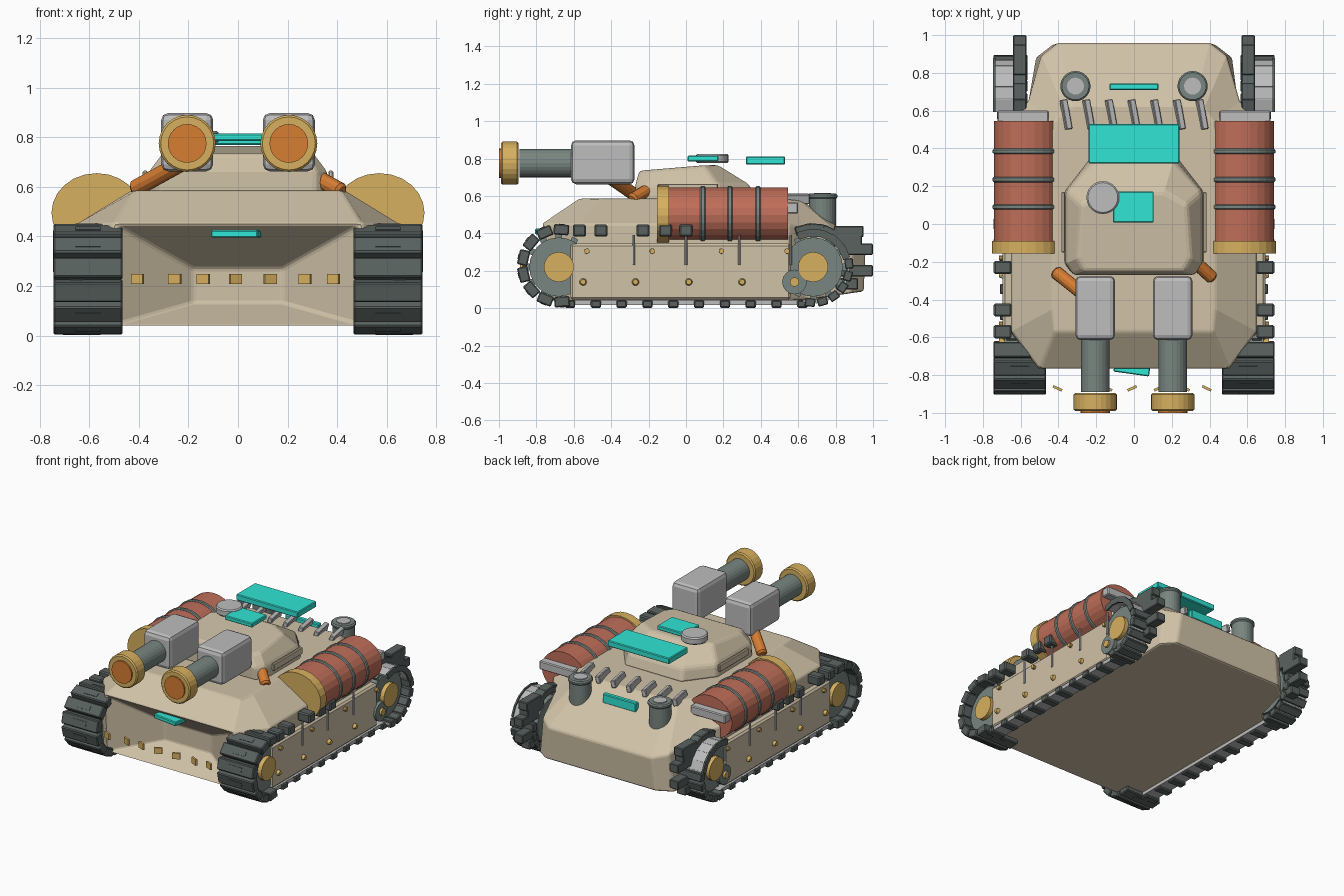
import bpy, bmesh, math
from mathutils import Matrix, Vector

if "Cube" in bpy.data.objects:
    bpy.data.objects.remove(bpy.data.objects["Cube"])

def mat(name, r, g, b):
    m = bpy.data.materials.new(name)
    m.diffuse_color = (r, g, b, 1)
    m.use_nodes = True
    m.node_tree.nodes["Principled BSDF"].inputs["Base Color"].default_value = m.diffuse_color
    return m

SAND = mat("sand_armour", .63, .54, .39)
DARK = mat("dark_track", .10, .122, .117)
STEEL = mat("green_steel", .19, .235, .215)
GREY = mat("light_grey", .51, .51, .515)
GOLD = mat("brass", .68, .435, .115)
ORANGE = mat("orange", .68, .205, .032)
RED = mat("rust_red", .52, .155, .10)
TEAL = mat("teal_glass", .03, .78, .66)

def finish(bm, name, m):
    bmesh.ops.recalc_face_normals(bm, faces=bm.faces)
    me = bpy.data.meshes.new(name)
    bm.to_mesh(me)
    bm.free()
    ob = bpy.data.objects.new(name, me)
    bpy.context.collection.objects.link(ob)
    me.materials.append(m)
    return ob

def box(name, m, c, size, rot=(0, 0, 0), bevel=0, seg=1):
    bm = bmesh.new()
    bmesh.ops.create_cube(bm, size=1)
    bmesh.ops.scale(bm, vec=size, verts=bm.verts)
    if bevel:
        bmesh.ops.bevel(bm, geom=bm.edges[:], offset=bevel, segments=seg,
                        affect='EDGES', profile=.5)
    M = Matrix.Translation(c)
    for ax, a in zip("ZYX", reversed(rot)):
        M = M @ Matrix.Rotation(math.radians(a), 4, ax)
    bm.transform(M)
    return finish(bm, name, m)

def rod(name, m, p, q, r, seg=24, r2=None, bevel=0, widen=1):
    """Cylinder from p to q; widen stretches it along x into an oval."""
    p, q = Vector(p), Vector(q)
    d = q - p
    bm = bmesh.new()
    bmesh.ops.create_cone(bm, cap_ends=True, segments=seg, radius1=r,
                          radius2=r if r2 is None else r2, depth=d.length)
    if bevel:
        rim = [e for e in bm.edges if abs(e.verts[0].co.z - e.verts[1].co.z) < 1e-5]
        bmesh.ops.bevel(bm, geom=rim, offset=bevel, segments=1, affect='EDGES')
    bm.transform(Matrix.Translation((p + q) / 2) @ Matrix.Diagonal((widen, 1, 1, 1))
                 @ d.to_track_quat('Z', 'Y').to_matrix().to_4x4())
    return finish(bm, name, m)

def loft(name, m, rings, recess=None, bevel=.012):
    """Stack mirrored half outlines; optionally dent the lower front face."""
    bm = bmesh.new()
    loops = []
    for half in rings:
        pts = half + [(-x, y, z) for x, y, z in reversed(half)]
        loops.append([bm.verts.new(p) for p in pts])
    n = len(loops[0])
    for k in range(len(loops) - 1):
        a, b = loops[k], loops[k + 1]
        for i in range(n):
            j = (i + 1) % n
            quad = [a[i], a[j], b[j], b[i]]
            if recess and k == 0 and i == n - 1:
                inner = [bm.verts.new(p) for p in recess]
                bm.faces.new(inner)
                for t in range(4):
                    u = (t + 1) % 4
                    bm.faces.new([quad[t], quad[u], inner[u], inner[t]])
            else:
                bm.faces.new(quad)
    bm.faces.new(loops[0])
    bm.faces.new(loops[-1])
    ob = finish(bm, name, m)
    mod = ob.modifiers.new("edge_bevel", 'BEVEL')
    mod.width = bevel
    mod.segments = 2
    mod.limit_method = 'ANGLE'
    return ob

def ring(z, *pts):
    return [(x, y, z) for x, y in pts]

# Hull with hollow lower front and sloping rear deck
loft("hull", SAND, [
    [(.50, -.74, .04), (.65, -.61, .04), (.65, .55, .04), (.55, .64, .045), (.52, .88, .08), (.43, .95, .09)],
    [(.50, -.77, .45), (.65, -.57, .45), (.65, .55, .45), (.56, .65, .42), (.49, .89, .34), (.40, .96, .32)],
    [(.42, -.57, .585), (.43, -.45, .585), (.43, .46, .585), (.42, .54, .585), (.37, .61, .575), (.32, .63, .57)]],
    recess=[(-.18, -.55, .13), (.18, -.55, .13), (.18, -.55, .27), (-.18, -.55, .27)])

# Turret
loft("turret", SAND, [
    ring(.57, (.32, -.27), (.37, -.21), (.37, .17), (.22, .37)),
    ring(.66, (.32, -.27), (.36, -.21), (.36, .17), (.21, .34)),
    [(.26, -.25, .735), (.30, -.18, .74), (.28, .10, .765), (.16, .17, .765)]], bevel=.018)

# Roof hatch, glass panels and lamps
rod("roof_hatch", GREY, (-.165, .14, .775), (-.165, .14, .825), .087, bevel=.008)
box("roof_glass", TEAL, (-.003, .09, .80), (.215, .165, .03), bevel=.005)
box("rear_glass", TEAL, (0, .425, .79), (.48, .21, .042), bevel=.005)
box("tail_lamp", TEAL, (0, .727, .515), (.26, .034, .065), bevel=.005)
box("front_lamp", TEAL, (-.003, -.71, .41), (.19, .17, .03), (0, 0, -8), bevel=.005)

# Twin guns
for s in (-1, 1):
    x = .205 * s
    box("gun_housing", GREY, (x, -.445, .78), (.21, .34, .235), bevel=.028, seg=2)
    rod("gun_barrel", STEEL, (x, -.60, .775), (x, -.89, .775), .076)
    rod("muzzle_ring", GOLD, (x, -.895, .775), (x, -.99, .775), .115, bevel=.008)
    rod("muzzle_core", ORANGE, (x, -.97, .775), (x, -1.0, .775), .078)
    box("turret_cheek", SAND, (.375 * s, .01, .64), (.02, .32, .05), bevel=.005)
rod("left_brace", ORANGE, (-.42, -.25, .59), (-.22, -.41, .70), .035, 12, bevel=.012)
rod("right_brace", ORANGE, (.42, -.29, .58), (.31, -.19, .64), .034, 12, bevel=.012)

# Engine deck louvres
for i in range(7):
    box("louvre", GREY, (-.36 + .12 * i, .58, .585), (.032, .16, .05), (0, 15, 10), bevel=.004)

# Front rivet plates
for i, x in enumerate((-.405, -.255, -.14, -.01, .13, .27, .385)):
    box("front_rivet", GOLD, (x, -.87, .228), (.052, .014, .042), (0, 0, 25 if i in (3, 4) else -25))

for s in (-1, 1):
    # Exhaust stacks
    x = .31 * s
    rod("exhaust_stack", STEEL, (x, .73, .40), (x, .73, .60), .072)
    rod("exhaust_rim", STEEL, (x, .73, .585), (x, .73, .612), .08, bevel=.008)
    rod("exhaust_opening", GREY, (x, .73, .60), (x, .73, .617), .045)

    # Oval side tanks with bands, brass end and rear clamp
    x = .57 * s
    rod("side_tank", RED, (x, -.10, .497), (x, .545, .497), .148, widen=1.15)
    rod("tank_cap", GOLD, (x, -.155, .495), (x, -.09, .495), .16, widen=1.14)
    for y in (.09, .235, .385):
        rod("tank_band", STEEL, (x, y - .014, .497), (x, y + .014, .497), .156, bevel=.006, widen=1.14)
    box("tank_clamp", GREY, (.588 * s, .57, .535), (.27, .06, .06), bevel=.006)

    # Side skirt
    box("side_skirt", SAND, (.655 * s, -.03, .195), (.08, 1.18, .30), bevel=.012)

    # Wheels with brass hubs
    for y in (-.68, .68):
        rod("wheel", STEEL, (.57 * s, y, .22), (.685 * s, y, .22), .158)
        rod("wheel_hub", GOLD, (.60 * s, y, .22), (.715 * s, y, .22), .08)
        for k in range(12):
            a = k * math.tau / 12
            box("wheel_tooth", STEEL, (.65 * s, y + .16 * math.cos(a), .22 + .16 * math.sin(a)),
                (.05, .035, .035), (math.degrees(a), 0, 0))
    rod("idler", STEEL, (.62 * s, .58, .14), (.71 * s, .58, .14), .066, 16)
    rod("idler_hub", GOLD, (.69 * s, .58, .14), (.725 * s, .58, .14), .025, 12)

    # Front track links
    for k in range(8):
        d = 86 + k * 27
        a = math.radians(d)
        box("front_link", DARK, (.605 * s, -.68 + .193 * math.cos(a), .227 + .193 * math.sin(a)),
            (.28, .056, .082), (d, 0, 0), bevel=.006)
        box("front_grip", DARK, (.605 * s, -.68 + .198 * math.cos(a), .227 + .198 * math.sin(a)),
            (.10, .052, .03), (d, 0, 0))

    # Rear belt with dark rim, wide lower links and narrow upper arch
    for k in range(11):
        d = -95 + k * 20
        a = math.radians(d)
        cy, cz = math.cos(a), math.sin(a)
        box("rear_belt", GREY, (.665 * s, .68 + .185 * cy, .22 + .185 * cz),
            (.15, .014, .075), (d, 0, 0))
        if d <= 10:
            box("rear_link", DARK, (.655 * s, .68 + .192 * cy, .222 + .192 * cz),
                (.18, .045, .055), (d, 0, 0), bevel=.005)
        else:
            box("rear_rim", DARK, (.74 * s, .68 + .182 * cy, .22 + .182 * cz),
                (.012, .04, .07), (d, 0, 0))
            if d > 30:
                box("rear_arch", DARK, (.605 * s, .68 + .205 * cy, .222 + .205 * cz),
                    (.07, .05, .085), (d, 0, 0), bevel=.005)
    for y, z, l in ((.87, .41, .16), (.85, .36, .18), (.91, .315, .18), (.91, .20, .18), (.86, .13, .12)):
        box("rear_horn", DARK, (.605 * s, y, z), (.07, l, .06), bevel=.005)

    # Lower belt with cross links
    box("lower_belt", GREY, (.645 * s, 0, .03), (.10, 1.3, .025))
    for i in range(10):
        box("lower_link", DARK, (.655 * s, -.62 + i * .138, .022), (.11, .055, .04), bevel=.006)

    # Upper track pads
    for y in (-.57, -.455, -.23, -.11, 0):
        box("upper_pad", DARK, (.695 * s, y, .415), (.095, .07, .065), bevel=.008)

    # Skirt ribs and rivets
    for y in (-.28, 0, .285, .56):
        rod("skirt_rib", GREY, (.698 * s, y, .23), (.698 * s, y, .39), .007, 8)
    for z, ys in ((.305, (-.53, -.18, .19, .54)), (.14, (-.55, -.27, .015, .30))):
        for y in ys:
            rod("skirt_rivet", GOLD, (.68 * s, y, z), (.715 * s, y, z), .024 if z < .2 else .015, 10, .014)
